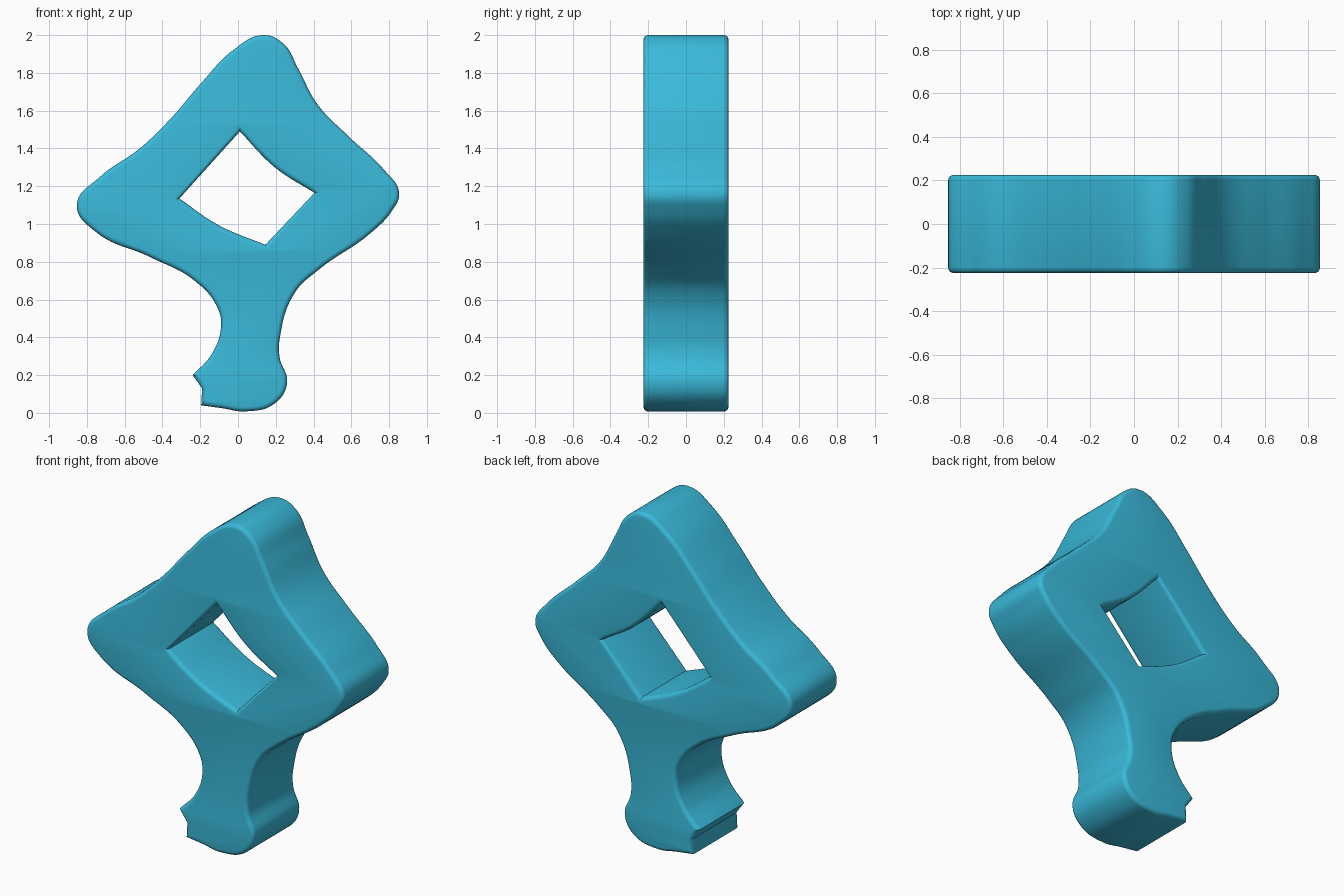
import bpy
import math

cube = bpy.data.objects.get("Cube")
if cube:
    bpy.data.objects.remove(cube, do_unlink=True)

BEVEL = 0.025
HALF_DEPTH = 0.225

# Outer outline (x, z), anticlockwise from the tip; base corners are sharp
upper_left = [(.13, 2), (-.02, 1.925), (-.2, 1.74), (-.35, 1.565), (-.52, 1.4),
              (-.73, 1.25), (-.853, 1.1), (-.755, .96), (-.465, .825), (-.23, .7)]
handle = [(-.11, .56), (-.09, .455), (-.14, .31), (-.24, .2), (-.19, .13),
          (-.195, .04), (-.085, .025), (.04, .008), (.195, .05), (.26, .16),
          (.22, .295), (.222, .4), (.3, .635)]
upper_right = [(.43, .76), (.7, .95), (.815, 1.07), (.853, 1.165), (.775, 1.285),
               (.59, 1.46), (.42, 1.635), (.32, 1.82), (.24, 1.955)]
outline_corners = {(-.24, .2), (-.19, .13), (-.195, .04)}

# Diamond window with two bowed sides
window = [(.01, 1.49), (-.31, 1.135), (-.105, .995), (.145, .89),
          (.405, 1.165), (.195, 1.3)]
window_corners = {window[i] for i in (0, 1, 3, 4)}


def add_loop(curve, points, corners):
    """Closed Bezier loop, smooth except at the listed corners."""
    spline = curve.splines.new('BEZIER')
    spline.bezier_points.add(len(points) - 1)
    spline.use_cyclic_u = True
    for bp, p in zip(spline.bezier_points, points):
        bp.co = (p[0], p[1], 0)
        kind = 'VECTOR' if p in corners else 'AUTO'
        bp.handle_left_type = bp.handle_right_type = kind


# Thick plate with rounded rims
curve = bpy.data.curves.new("diamond_frame", 'CURVE')
curve.dimensions = '2D'
curve.fill_mode = 'BOTH'
curve.resolution_u = 10
curve.extrude = HALF_DEPTH - BEVEL
curve.bevel_depth = BEVEL
curve.bevel_resolution = 3
curve.offset = -BEVEL
add_loop(curve, upper_left + handle + upper_right, outline_corners)
add_loop(curve, window, window_corners)

frame = bpy.data.objects.new("diamond_frame", curve)
bpy.context.collection.objects.link(frame)
frame.rotation_euler.x = math.pi / 2

# Turn into a mesh with smooth sides and crisp corners
bpy.ops.object.select_all(action='DESELECT')
frame.select_set(True)
bpy.context.view_layer.objects.active = frame
bpy.ops.object.convert(target='MESH')
frame = bpy.context.object
bpy.ops.object.transform_apply(location=False, rotation=True, scale=False)
bpy.ops.object.mode_set(mode='EDIT')
bpy.ops.mesh.select_all(action='SELECT')
bpy.ops.mesh.remove_doubles(threshold=0.0005)
bpy.ops.mesh.normals_make_consistent(inside=False)
bpy.ops.object.mode_set(mode='OBJECT')
bpy.ops.object.shade_smooth_by_angle(angle=math.radians(30))

# Single blue finish
blue = bpy.data.materials.new("sky_blue")
blue.use_nodes = True
color = (.042, .49, .70, 1)
blue.diffuse_color = color
blue.node_tree.nodes["Principled BSDF"].inputs["Base Color"].default_value = color
frame.data.materials.clear()
frame.data.materials.append(blue)
